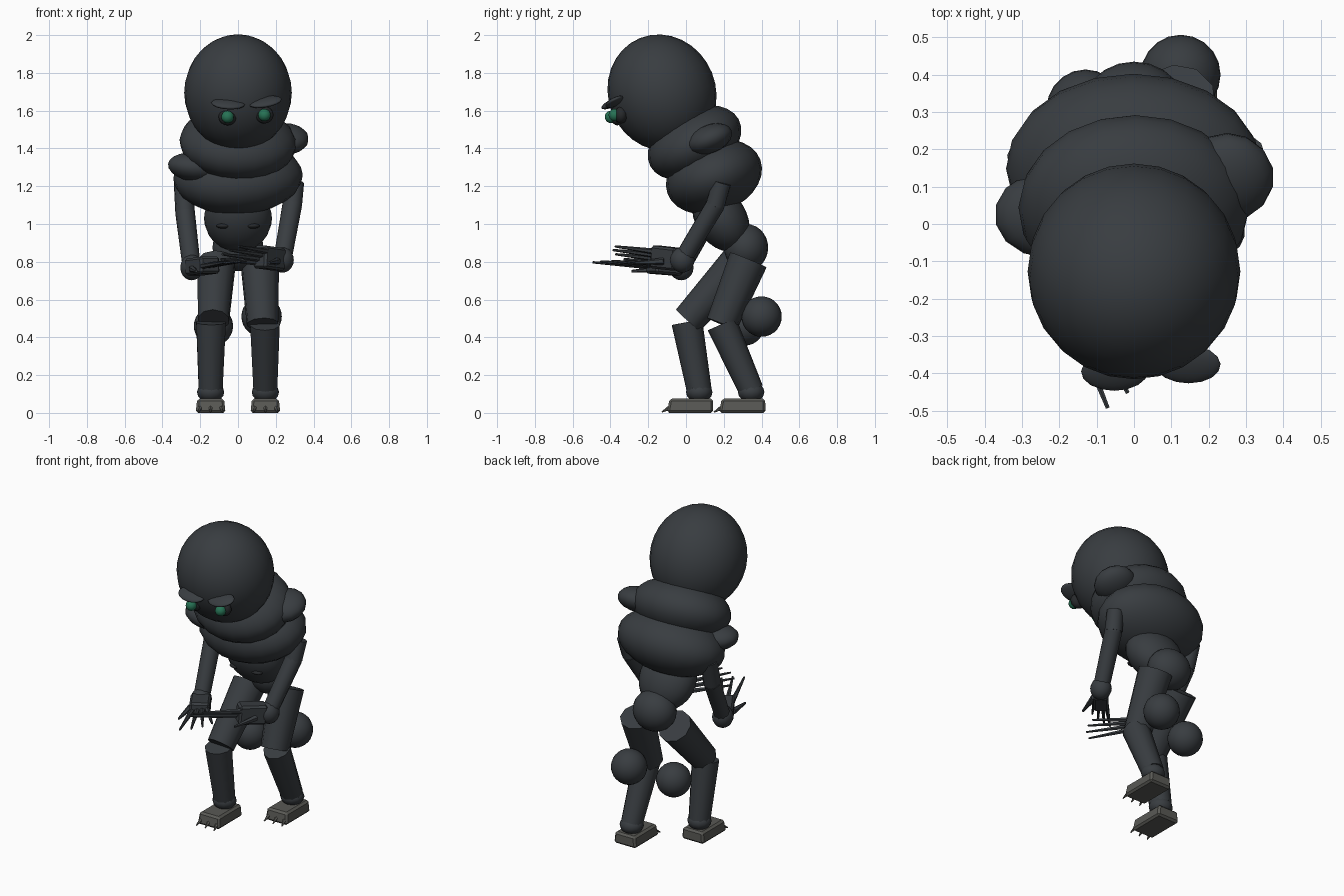
import bpy, math
from mathutils import Vector, Matrix

if "Cube" in bpy.data.objects:
    bpy.data.objects.remove(bpy.data.objects["Cube"])


def material(name, rgb):
    m = bpy.data.materials.new(name)
    m.diffuse_color = (*rgb, 1)
    m.use_nodes = True
    m.node_tree.nodes["Principled BSDF"].inputs["Base Color"].default_value = m.diffuse_color
    return m


DARK = material("charcoal", (0.04, 0.046, 0.052))
BLACK = material("socket_black", (0.02, 0.022, 0.024))
GREEN = material("eye_green", (0.02, 0.17, 0.09))
STONE = material("foot_grey", (0.10, 0.10, 0.09))


def finish(name, mat, smooth=False):
    o = bpy.context.object
    o.name = name
    o.data.materials.append(mat)
    if smooth:
        bpy.ops.object.shade_smooth()
    return o


def ball(name, loc, radii, rot=(0, 0, 0), mat=DARK, seg=20, rings=14):
    bpy.ops.mesh.primitive_uv_sphere_add(segments=seg, ring_count=rings, location=loc,
                                         rotation=[math.radians(a) for a in rot])
    bpy.context.object.scale = radii if isinstance(radii, tuple) else (radii,) * 3
    return finish(name, mat, True)


def limb(name, a, b, ra, rb, sides=10, mat=DARK):
    a, b = Vector(a), Vector(b)
    d = b - a
    bpy.ops.mesh.primitive_cone_add(vertices=sides, radius1=ra, radius2=rb, depth=d.length,
                                    location=(a + b) / 2)
    bpy.context.object.rotation_euler = d.to_track_quat('Z', 'Y').to_euler()
    o = finish(name, mat)
    if sides > 8:
        bpy.ops.object.shade_smooth_by_angle(angle=math.radians(40))
    return o


def box(name, loc, size, rot=None, mat=DARK, bevel=0.012):
    bpy.ops.mesh.primitive_cube_add(size=1, location=loc)
    o = finish(name, mat)
    for v in o.data.vertices:
        v.co = [c * s for c, s in zip(v.co, size)]
    if rot:
        o.rotation_euler = rot
    m = o.modifiers.new("bevel", 'BEVEL')
    m.width, m.segments = bevel, 1
    return o


# head and stacked body masses, leaning forward
ball("head", (0, -0.127, 1.695), (0.285, 0.285, 0.312), (22, 0, 0), seg=24, rings=16)
ball("upper_body", (0, 0.045, 1.43), (0.31, 0.265, 0.175), (28, 3, 0))
ball("lower_body", (0, 0.148, 1.25), (0.343, 0.262, 0.19), (20, -2, 0))
ball("waist", (0, 0.185, 1.03), (0.18, 0.135, 0.19), (32, 0, 0))
ball("hips", (0, 0.318, 0.875), (0.135, 0.117, 0.125))

# uneven side lumps
ball("side_lump_right", (0.25, 0.125, 1.45), (0.125, 0.125, 0.075), (22, 0, 0), seg=14, rings=10)
ball("side_lump_left", (-0.235, 0.025, 1.30), (0.14, 0.115, 0.075), (0, 8, 0), seg=14, rings=10)

# belly creases
for x in (-0.075, 0.075):
    ball("belly_crease", (x, 0.085, 0.99), (0.04, 0.03, 0.015), mat=BLACK, seg=12, rings=8)

# eyes, sockets and brows, face turned slightly aside
for x, y, z, roll in ((-0.055, -0.375, 1.567, 3), (0.14, -0.355, 1.577, -9)):
    ball("eye_socket", (x, y + 0.012, z), (0.048, 0.035, 0.045), mat=BLACK, seg=16, rings=10)
    ball("eye", (x, y - 0.022, z), 0.033, mat=GREEN, seg=16, rings=10)
    ball("brow", (x + 0.003, y - 0.02, z + 0.07), (0.09, 0.057, 0.02), (25, roll, 0), seg=16, rings=10)

# round lumps hanging behind the legs
ball("rear_lump_right", (0.125, 0.4, 0.51), 0.107)
ball("rear_lump_left", (-0.13, 0.31, 0.46), 0.104)

# legs: hip, knee top, shin top, ankle, foot centre
for side, s, hip, knee, shin, ankle, foot in (
        ("right", 1, (0.33, 0.81), (0.19, 0.47), (0.19, 0.47), (0.345, 0.12), 0.298),
        ("left", -1, (0.28, 0.79), (0.01, 0.49), (0.005, 0.48), (0.07, 0.12), 0.022)):
    limb("thigh_" + side, (s * 0.115, *hip), (s * 0.13, *knee), 0.105, 0.085)
    limb("shin_" + side, (s * 0.143, *shin), (s * 0.145, *ankle), 0.082, 0.066)
    ball("ankle_" + side, (s * 0.145, ankle[0], 0.11), (0.072, 0.07, 0.055), seg=12, rings=8)
    f = box("foot_" + side, (s * 0.145, foot, 0.0375), (0.158, 0.245, 0.075), mat=STONE)
    for v in f.data.vertices:
        if v.co.z > 0:
            v.co.x *= 0.9
            v.co.y = v.co.y * 0.94 + 0.006
    for dx in (-0.055, 0, 0.055):
        limb("toe_claw_" + side, (s * 0.145 + dx, foot - 0.105, 0.03),
             (s * 0.145 + dx * 1.15, foot - 0.15, 0.004), 0.013, 0.003, 6, STONE)


# arms with a palm box and fanned fingers
def arm(side, shoulder, elbow, wrist, heading, lift, spread, rise, lengths, palm):
    limb("upper_arm_" + side, shoulder, elbow, 0.05, 0.052)
    ball("elbow_" + side, elbow, 0.05, seg=12, rings=8)
    limb("forearm_" + side, elbow, wrist, 0.052, 0.048)
    ball("wrist_" + side, wrist, (0.062, 0.065, 0.068), seg=14, rings=10)
    w = Vector(wrist)
    rot = Matrix.Rotation(heading, 3, 'Z') @ Matrix.Rotation(lift, 3, 'Y')
    fwd, lat, up = rot.col
    box("palm_" + side, w + fwd * 0.105, palm, rot.to_euler())
    base = w + fwd * 0.175
    for i, length in enumerate(lengths):
        t = i - (len(lengths) - 1) / 2
        p = base + lat * t * palm[1] * 0.24 + up * t * rise
        d = (fwd + lat * t * spread + up * t * rise * 0.6).normalized()
        limb("finger_" + side, p, p + d * length, 0.016, 0.006, 6)
    s = 1 if heading < -1.9 else -1
    p = w + fwd * 0.09 + lat * s * palm[1] * 0.45 - up * 0.015
    limb("thumb_" + side, p, p + (fwd + lat * s * 0.45 - up * 0.15).normalized() * 0.16, 0.02, 0.007, 6)


arm("right", (0.30, 0.19, 1.22), (0.287, 0.155, 1.10), (0.235, -0.02, 0.81),
    math.radians(-130), math.radians(-5), 0.05, 0.02, (0.27, 0.3, 0.29, 0.25), (0.17, 0.09, 0.12))
arm("left", (-0.29, 0.18, 1.22), (-0.28, 0.135, 1.06), (-0.245, -0.025, 0.77),
    math.radians(-58), math.radians(-4), 0.12, 0.004, (0.32, 0.31, 0.28, 0.24), (0.17, 0.12, 0.09))
